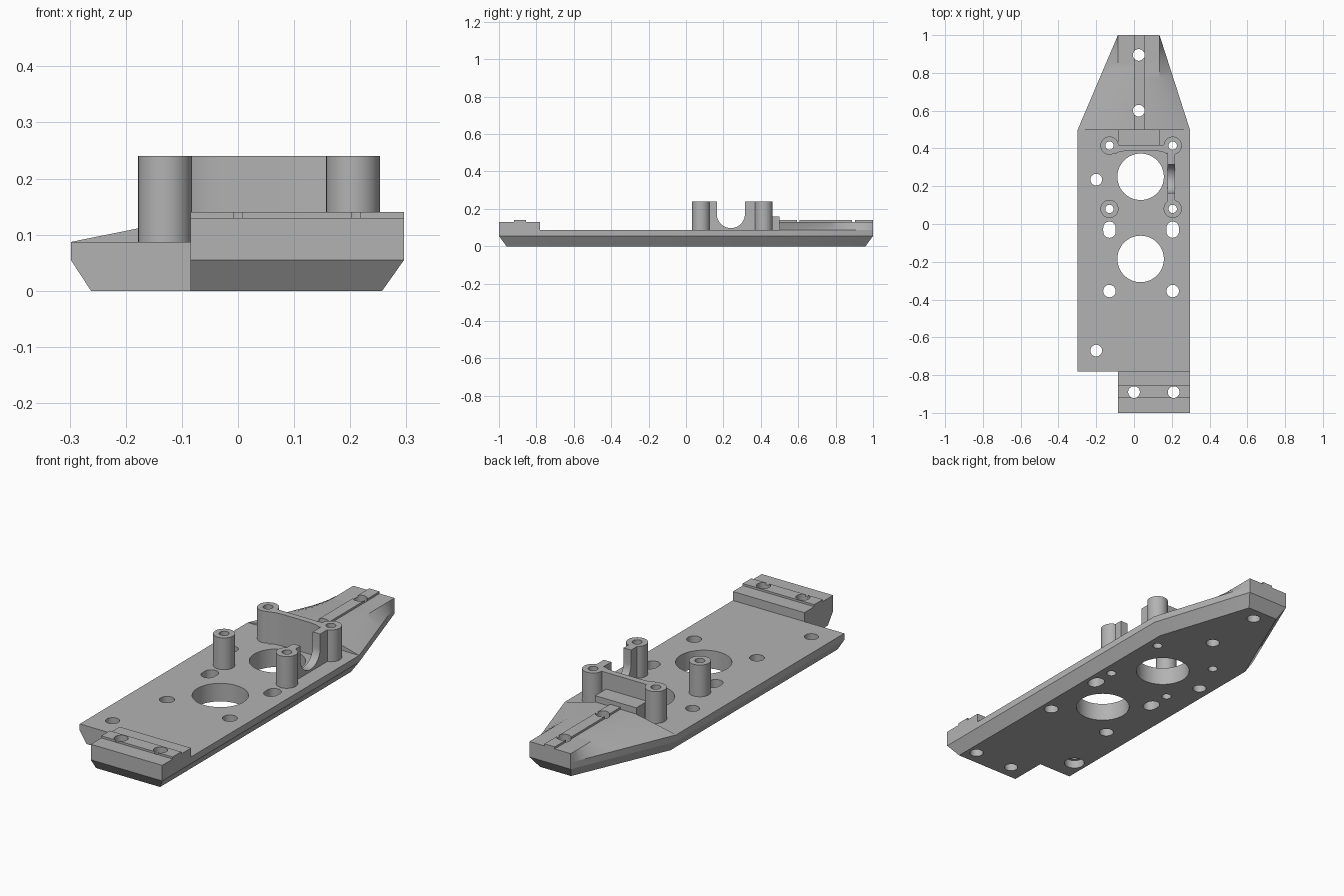
import bpy, bmesh, math
from mathutils import Matrix

cube = bpy.data.objects.get("Cube")
if cube:
    bpy.data.objects.remove(cube, do_unlink=True)

GREY = (0.45, 0.45, 0.45, 1)
grey = bpy.data.materials.new("light grey")
grey.use_nodes = True
grey.diffuse_color = GREY
grey.node_tree.nodes["Principled BSDF"].inputs["Base Color"].default_value = GREY

DECK, TOP = 0.087, 0.24
L, R = -0.085, 0.135          # sides of the raised nose spine
parts = []


def finish(name, bm, visible=True):
    bmesh.ops.recalc_face_normals(bm, faces=bm.faces)
    mesh = bpy.data.meshes.new(name)
    bm.to_mesh(mesh)
    bm.free()
    ob = bpy.data.objects.new(name, mesh)
    bpy.context.collection.objects.link(ob)
    if visible:
        mesh.materials.append(grey)
        parts.append(ob)
    else:
        ob.hide_render = True
    return ob


def loft(name, rings):
    """Closed solid through matching rings of points."""
    bm = bmesh.new()
    loops = [[bm.verts.new(p) for p in ring] for ring in rings]
    n = len(loops[0])
    for a, b in zip(loops, loops[1:]):
        for i in range(n):
            j = (i + 1) % n
            bm.faces.new((a[i], a[j], b[j], b[i]))
    bm.faces.new(loops[0])
    bm.faces.new(loops[-1])
    bmesh.ops.remove_doubles(bm, verts=bm.verts, dist=1e-5)
    return finish(name, bm)


def box(name, x0, x1, y0, y1, z0, z1):
    ring = [(x0, y0), (x1, y0), (x1, y1), (x0, y1)]
    return loft(name, [[(x, y, z) for x, y in ring] for z in (z0, z1)])


def add_cylinder(bm, x, y, r, z0, z1, stretch=0.0, segments=40):
    made = bmesh.ops.create_cone(bm, cap_ends=True, segments=segments, radius1=r, radius2=r,
                                 depth=z1 - z0, matrix=Matrix.Translation((x, y, (z0 + z1) / 2)))
    for v in made["verts"]:
        if abs(v.co.y - y) > 1e-5:
            v.co.y += math.copysign(stretch, v.co.y - y)


# Base plate with chamfered underside
bottom = [(-0.262, -0.78), (L, -0.78), (L, -0.96), (0.257, -0.96),
          (0.257, 0.494), (0.106, 0.96), (-0.059, 0.96), (-0.262, 0.492)]
outline = [(-0.298, -0.78), (L, -0.78), (L, -1), (0.296, -1),
           (0.296, 0.5), (R, 1), (L, 1), (-0.298, 0.5)]
loft("base_plate", [[(x, y, z) for x, y in ring]
                    for ring, z in ((bottom, 0), (outline, 0.055), (outline, DECK))])

# Nose: flat spine with ruled flanks down to the deck edge
STEPS = 20
sections = []
for i in range(STEPS + 1):
    t = i / STEPS
    y = 0.5 + 0.5 * t
    left, right = -0.298 + (L + 0.298) * t, 0.296 + (R - 0.296) * t
    sections.append([(left, y, DECK), (L, y, 0.13), (R, y, 0.13), (right, y, DECK)])
loft("nose", sections)
box("nose_rail", 0, 0.055, 0.5, 1, 0.125, 0.14)
box("nose_block", L, R, 0.415, 0.5, DECK, 0.16)

# Raised front tab
box("front_tab", L, 0.296, -1, -0.78, DECK, 0.13)
box("front_tab_rail", L, 0.296, -0.92, -0.855, 0.125, 0.14)

# Standoffs
posts = [(x, y) for x in (-0.13, 0.205) for y in (0.08, 0.415)]
for x, y in posts:
    bm = bmesh.new()
    add_cylinder(bm, x, y, 0.048, DECK - 0.01, TOP)
    finish("standoff", bm)

# Rear web, flaring into the standoffs
edge = []
for i in range(13):
    u = i / 12
    flare = 0.016 * abs(2 * u - 1) ** 6
    edge.append((-0.1 + 0.275 * u, 0.387 - flare))
web = edge + [(0.175, 0.417), (-0.1, 0.417)]
loft("rear_web", [[(x, y, z) for x, y in web] for z in (DECK, TOP)])

# Side web with a round saddle cut
saddle = [(0.24 + 0.075 * math.cos(a), 0.172 - 0.075 * math.sin(a))
          for a in (math.pi * i / 24 for i in range(25))]
profile = [(0.105, DECK), (0.39, DECK), (0.39, TOP), (0.315, TOP)] + saddle
profile += [(0.165, TOP), (0.105, TOP)]
loft("side_web", [[(x, y, z) for y, z in profile] for x in (0.178, 0.218)])

# Through holes
bm = bmesh.new()
for x, y in posts:
    add_cylinder(bm, x, y, 0.022, -0.1, 0.4)
for y in (0.25, -0.185):
    add_cylinder(bm, 0.035, y, 0.123, -0.1, 0.4, segments=64)
for x in (-0.13, 0.205):
    add_cylinder(bm, x, -0.03, 0.033, -0.1, 0.4, stretch=0.01)
    add_cylinder(bm, x, -0.355, 0.033, -0.1, 0.4)
for x, y in ((-0.2, 0.235), (-0.2, -0.67), (0, -0.89), (0.21, -0.89), (0.025, 0.6), (0.025, 0.895)):
    add_cylinder(bm, x, y, 0.031, -0.1, 0.4)
holes = finish("hole_cutter", bm, False)

# Counterbore under the front corner hole
bm = bmesh.new()
add_cylinder(bm, -0.2, -0.67, 0.046, -0.1, 0.04)
bore = finish("counterbore_cutter", bm, False)

for ob in parts:
    bpy.ops.object.select_all(action="DESELECT")
    ob.select_set(True)
    bpy.context.view_layer.objects.active = ob
    cutters = [holes, bore] if ob.name == "base_plate" else [holes]
    for cutter in cutters:
        mod = ob.modifiers.new("holes", "BOOLEAN")
        mod.operation, mod.solver, mod.object = "DIFFERENCE", "EXACT", cutter
        bpy.ops.object.modifier_apply(modifier=mod.name)
    bpy.ops.object.shade_smooth_by_angle(angle=math.radians(30))
for cutter in (holes, bore):
    bpy.data.objects.remove(cutter, do_unlink=True)
